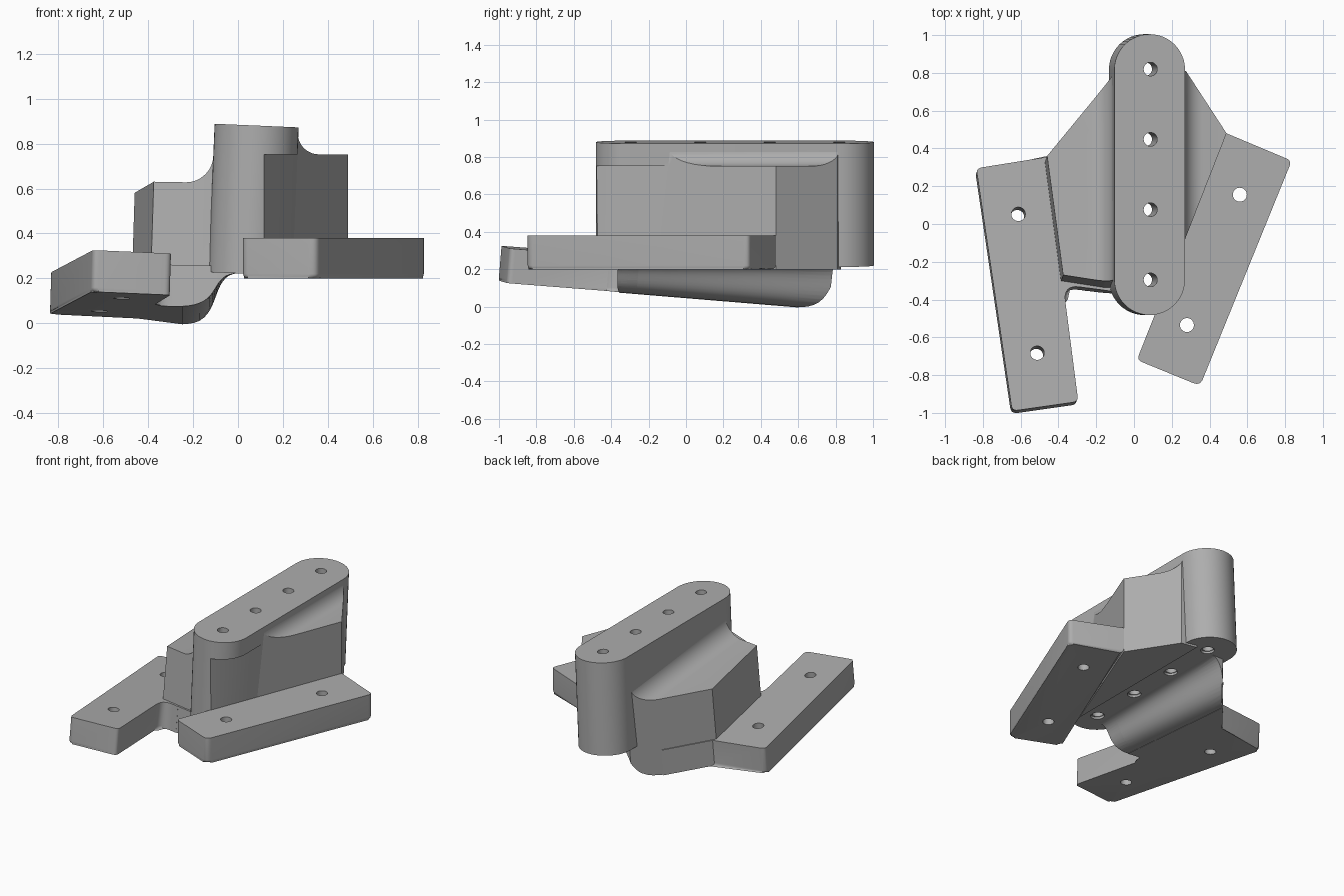
import bpy, bmesh, math
from mathutils import Vector

old = bpy.data.objects.get("Cube")
if old:
    bpy.data.objects.remove(old, do_unlink=True)

grey = bpy.data.materials.new("neutral grey")
grey.use_nodes = True
grey.diffuse_color = (0.42, 0.42, 0.42, 1)
grey.node_tree.nodes["Principled BSDF"].inputs["Base Color"].default_value = (0.42, 0.42, 0.42, 1)

UP = Vector((0, 0, 1))
LEAN = Vector((0.031, 0.0825, 1))    # normal of the sloping plate
TILT = Vector((0.043, 0, 1))         # axis of the column


# Sloping planes
def plate_top(x, y):
    return 0.325 - 0.031 * (x + 0.65) - 0.0825 * (y + 0.98)


def plate_bottom(x, y):
    return plate_top(x, y) - 0.186


def shoulder_top(x, y):
    return 0.63 - 0.031 * (x + 0.37) - 0.0825 * (y + 0.27)


def column_top(x, y):
    return 0.88 - 0.043 * (x - 0.083)


def to_object(bm, name):
    bmesh.ops.recalc_face_normals(bm, faces=bm.faces)
    mesh = bpy.data.meshes.new(name)
    bm.to_mesh(mesh)
    bm.free()
    ob = bpy.data.objects.new(name, mesh)
    bpy.context.collection.objects.link(ob)
    mesh.materials.append(grey)
    return ob


def rounded(corners):
    """Outline from (x, y, radius) corners, rounding those with a radius."""
    out = []
    for i, (x, y, r) in enumerate(corners):
        p = Vector((x, y))
        if r == 0:
            out.append((x, y))
            continue
        a = Vector(corners[i - 1][:2]) - p
        b = Vector(corners[(i + 1) % len(corners)][:2]) - p
        a, b = p + a.normalized() * r, p + b.normalized() * r
        for k in range(7):
            t = k / 6
            q = a * (1 - t) ** 2 + p * 2 * t * (1 - t) + b * t * t
            out.append((q.x, q.y))
    return out


def prism(name, outline, top, depth, axis=UP, lift=0, bevel=None, size=0.02):
    """Extrude an outline from a top plane down an axis; bevel picks edges."""
    bm = bmesh.new()
    tops = [Vector((x, y, top(x, y))) + axis * lift for x, y in outline]
    a = [bm.verts.new(p) for p in tops]
    b = [bm.verts.new(p - axis * depth) for p in tops]
    upper, lower = bm.faces.new(a), bm.faces.new(b[::-1])
    for i in range(len(a)):
        j = (i + 1) % len(a)
        bm.faces.new((a[j], a[i], b[i], b[j]))
    if bevel:
        edges = bevel(upper, lower)
        bmesh.ops.bevel(bm, geom=edges, offset=size, segments=4, profile=0.5, affect='EDGES')
    return to_object(bm, name)


def loft(name, section, y0, y1, steps=6):
    """Skin the closed xz section(y) along y."""
    bm = bmesh.new()
    rings = []
    for k in range(steps + 1):
        y = y0 + (y1 - y0) * k / steps
        rings.append([bm.verts.new((x, y, z)) for x, z in section(y)])
    for r, s in zip(rings, rings[1:]):
        for i in range(len(r)):
            j = (i + 1) % len(r)
            bm.faces.new((r[i], r[j], s[j], s[i]))
    bm.faces.new(rings[0])
    bm.faces.new(rings[-1][::-1])
    return to_object(bm, name)


def boolean(ob, tool, operation):
    tool.hide_render = True
    mod = ob.modifiers.new("cut", 'BOOLEAN')
    mod.object, mod.operation, mod.solver = tool, operation, 'EXACT'
    bpy.context.view_layer.objects.active = ob
    bpy.ops.object.modifier_apply(modifier=mod.name)
    bpy.data.objects.remove(tool, do_unlink=True)


def drill(ob, x, y, z, radius, length, axis=UP):
    """Bore a hole centred on a point along an axis."""
    bm = bmesh.new()
    bmesh.ops.create_cone(bm, cap_ends=True, segments=32, radius1=radius, radius2=radius, depth=length)
    q = UP.rotation_difference(axis)
    for v in bm.verts:
        v.co = q @ v.co + Vector((x, y, z))
    boolean(ob, to_object(bm, "drill"), 'DIFFERENCE')


def lower_bevel(limit):
    return lambda up, low: [e for e in low.edges if (e.verts[0].co.x + e.verts[1].co.x) / 2 < limit]


# Right-hand level plate
level_plate = prism("level_plate", rounded([(0.015, -0.72, 0.03), (0.35, -0.857, 0.04),
                    (0.835, 0.335, 0.03), (0.49, 0.48, 0)]), lambda x, y: 0.38, 0.18,
                    bevel=lower_bevel(9))
for x, y in ((0.56, 0.155), (0.28, -0.535)):
    drill(level_plate, x, y, 0.29, 0.037, 0.5)

# Left-hand sloping plate
sloping_plate = prism("sloping_plate", rounded([(-0.835, 0.295, 0.03), (-0.645, -0.99, 0.03),
                      (-0.295, -0.94, 0.03), (-0.375, -0.32, 0.09), (-0.24, -0.34, 0),
                      (-0.24, 0.62, 0), (-0.46, 0.355, 0)]), plate_top, 0.185, LEAN,
                      bevel=lower_bevel(-0.36))
for x, y in ((-0.615, 0.045), (-0.515, -0.69)):
    drill(sloping_plate, x, y, plate_top(x, y) - 0.09, 0.037, 0.5, LEAN)


# S-shaped underside running from the sloping plate up to the column
def underside(y):
    zb = plate_bottom(-0.26, y)
    pts = [(-0.7, zb + 0.1), (-0.27, zb + 0.1), (-0.27, plate_bottom(-0.27, y))]
    ctrl = ((-0.26, zb), (-0.055, zb), (-0.14, 0.222), (0.005, 0.223))
    for k in range(17):
        t = k / 16
        w = ((1 - t) ** 3, 3 * t * (1 - t) ** 2, 3 * t * t * (1 - t), t ** 3)
        pts.append(tuple(sum(w[i] * ctrl[i][c] for i in range(4)) for c in (0, 1)))
    return pts


def shoulder_section(y):
    zt = shoulder_top(-0.23, y)
    pts = underside(y) + [(0.005, zt + 0.12)]
    for k in range(13):
        a = math.radians(90 * k / 12)
        pts.append((-0.23 + 0.12 * math.cos(a), zt + 0.12 - 0.12 * math.sin(a)))
    return pts + [(-0.7, shoulder_top(-0.7, y))]


def web_section(y):
    return underside(y) + [(0.005, plate_top(0.005, y)), (-0.7, plate_top(-0.7, y))]


# Left shoulder between sloping plate and column
left_shoulder = loft("left_shoulder", shoulder_section, -0.7, 1.1)
boolean(left_shoulder, prism("footprint", [(-0.46, 0.36), (-0.375, -0.27), (-0.15, -0.305),
        (0.06, -0.31), (0.06, 0.82), (-0.09, 0.81)], shoulder_top, 1.4, LEAN, 0.5), 'INTERSECT')

# Front lip joining plate and column below the shoulder
front_lip = loft("front_lip", web_section, -0.7, 0.2)
boolean(front_lip, prism("footprint", [(-0.27, -0.335), (-0.09, -0.36), (0.05, -0.36),
        (0.05, -0.25), (-0.27, -0.25)], plate_top, 1.0, LEAN, 0.4), 'INTERSECT')


# Right shoulder with fillet along the column
def right_section(y):
    arc = [(0.36 - 0.094 * math.sin(math.radians(a)), 0.846 - 0.094 * math.cos(math.radians(a)))
           for a in range(0, 91, 9)]
    return [(0.16, 0.2), (0.7, 0.2), (0.7, 0.752)] + arc + [(0.16, 0.846)]


right_shoulder = loft("right_shoulder", right_section, -0.7, 1.1, 1)
boolean(right_shoulder, prism("footprint", [(0.161, -0.36), (0.49, 0.48), (0.275, 0.81),
        (0.161, 0.83)], lambda x, y: 1.2, 1.5), 'INTERSECT')

# Central column with rounded ends
stadium = []
for cy, start in ((0.818, 0), (-0.295, 180)):
    for k in range(25):
        a = math.radians(start + 180 * k / 24)
        stadium.append((0.083 + 0.187 * math.cos(a), cy + 0.187 * math.sin(a)))
column = prism("column", stadium, column_top, 0.66, TILT,
               bevel=lambda up, low: list(up.edges))

# Flat relief on the column in line with the level plate
boolean(column, prism("relief", [(0.0165, -0.729), (1, -0.729), (1, 0.55), (0.5174, 0.55)],
        lambda x, y: 0.752, 1.0), 'DIFFERENCE')

# Column bores with a shallow counterbore underneath
for y in (0.82, 0.448, 0.076, -0.296):
    drill(column, 0.073, y, 0.55, 0.036, 1.0, TILT)
    drill(column, 0.062, y, 0.22, 0.045, 0.03, TILT)

# Smooth the curved faces and keep the edges sharp
for ob in (level_plate, sloping_plate, left_shoulder, front_lip, right_shoulder, column):
    bpy.ops.object.select_all(action='DESELECT')
    ob.select_set(True)
    bpy.context.view_layer.objects.active = ob
    bpy.ops.object.shade_smooth_by_angle(angle=math.radians(30))
